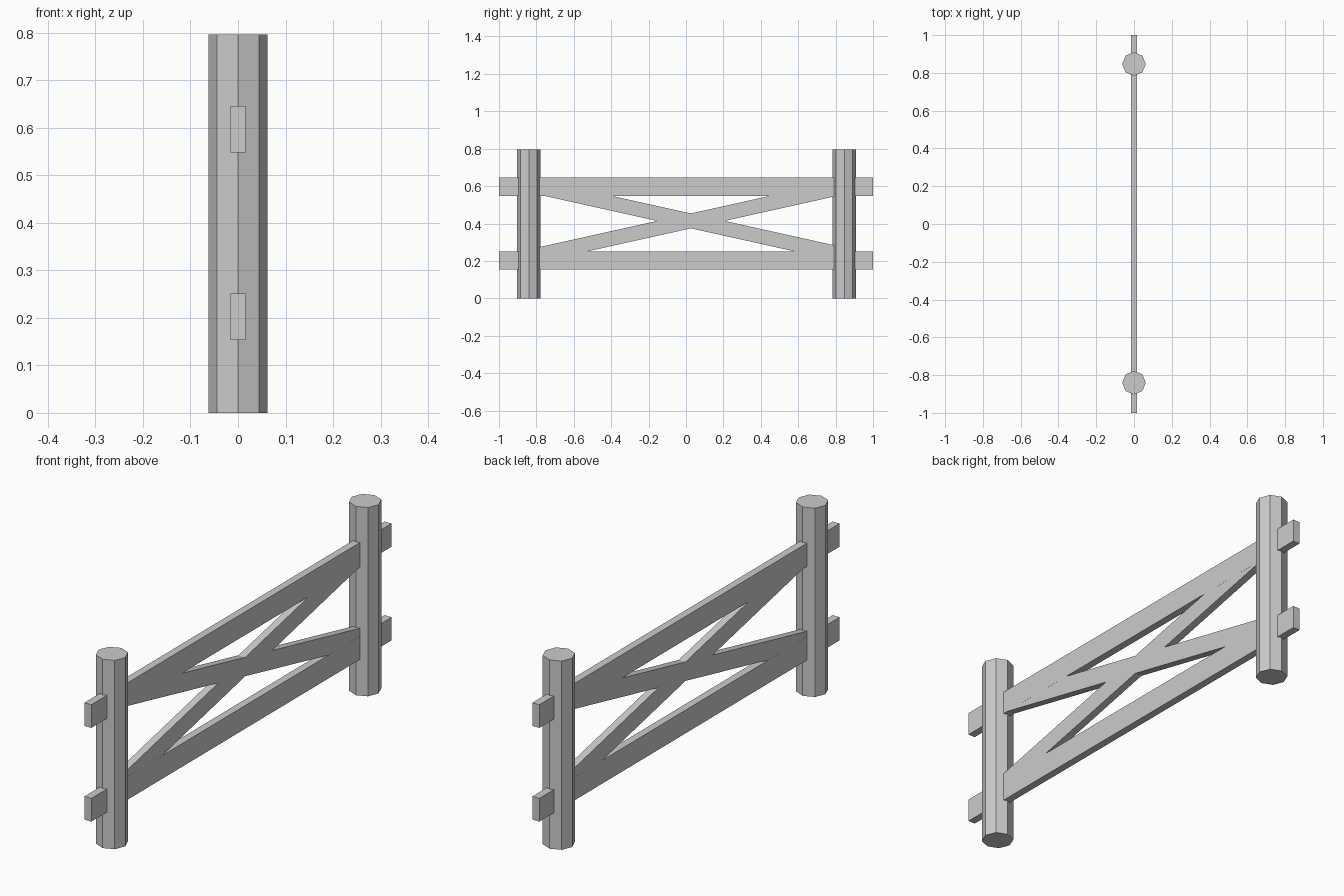
import bpy
from math import atan, radians, cos

if "Cube" in bpy.data.objects:
    bpy.data.objects.remove(bpy.data.objects["Cube"])

POST_Y = (-0.84, 0.847)
SLOPE = 0.222


def post(name, y):
    h = 0.796
    bpy.ops.mesh.primitive_cylinder_add(vertices=8, radius=0.0625, depth=h,
                                        location=(0, y, h / 2))
    bpy.context.object.name = name


def plank(name, center, size, tilt=0.0):
    bpy.ops.mesh.primitive_cube_add(size=1, location=center, rotation=(tilt, 0, 0))
    ob = bpy.context.object
    ob.name = name
    ob.scale = size
    bpy.ops.object.transform_apply(location=False, rotation=True, scale=True)


# Octagonal posts
for name, y in zip(("front_post", "back_post"), POST_Y):
    post(name, y)

# Horizontal rails running through both posts
for name, z in (("lower_rail", 0.202), ("upper_rail", 0.597)):
    plank(name, (0, 0, z), (0.032, 2.0, 0.098))

# Crossed braces between the rails, ends hidden in the posts
angle = atan(SLOPE)
for name, sign in (("rising_brace", 1), ("falling_brace", -1)):
    plank(name, (0, 0.026, 0.414), (0.0316, 1.66 / cos(angle), 0.078), sign * angle)
